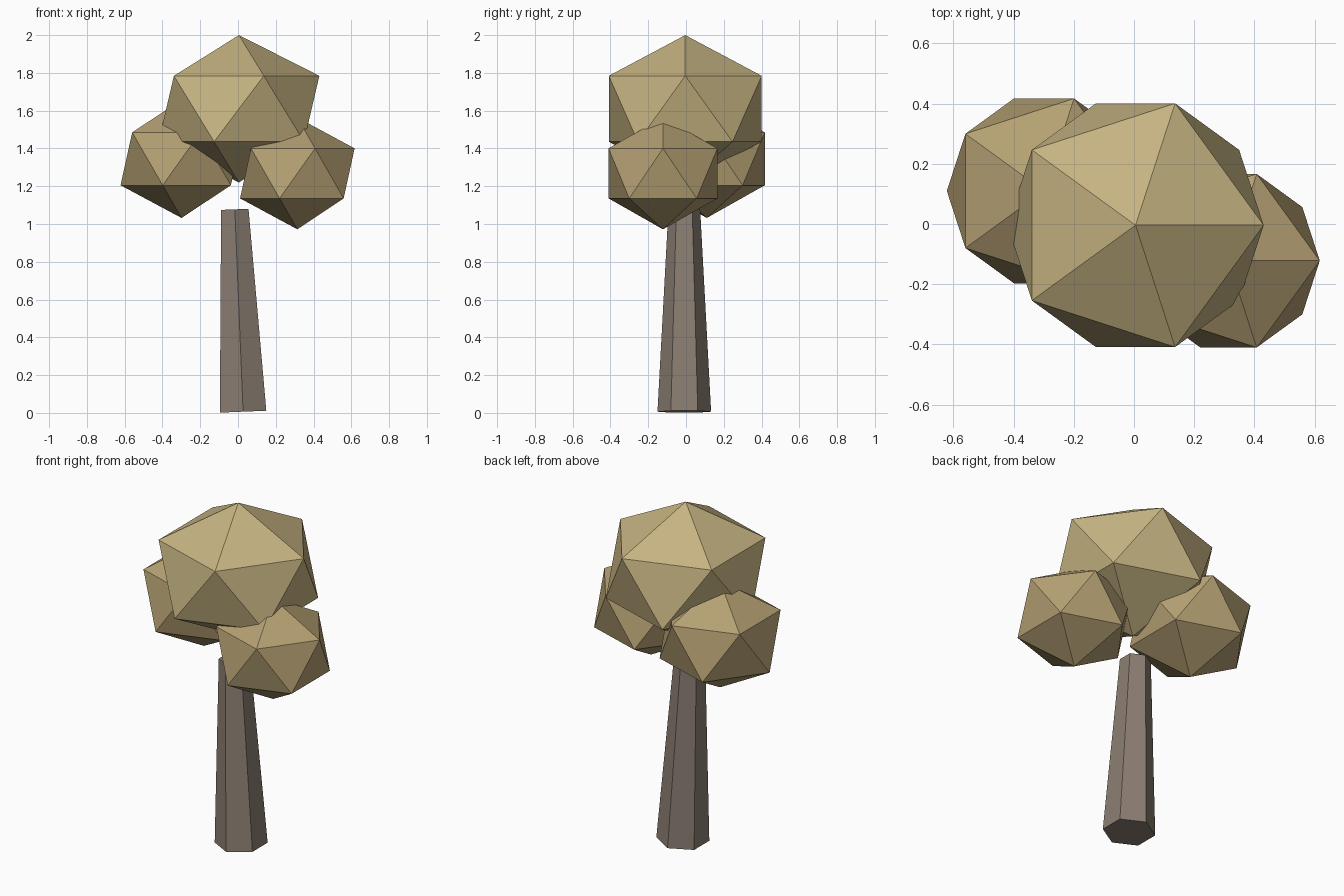
import bpy, math

if "Cube" in bpy.data.objects:
    bpy.data.objects.remove(bpy.data.objects["Cube"])


def material(name, rgb):
    mat = bpy.data.materials.new(name)
    mat.diffuse_color = (*rgb, 1)
    mat.use_nodes = True
    mat.node_tree.nodes["Principled BSDF"].inputs["Base Color"].default_value = mat.diffuse_color
    return mat


bark = material("bark", (0.26, 0.21, 0.17))
leaf_light = material("leaf_light", (0.56, 0.45, 0.22))
leaf_dark = material("leaf_dark", (0.46, 0.35, 0.17))

# Trunk: tapered hexagonal prism with a slight lean
bpy.ops.mesh.primitive_cone_add(
    vertices=6, radius1=0.142, radius2=0.084, depth=1.072,
    location=(0.005, -0.009, 0.542), rotation=(0, math.radians(-2.35), 0))
trunk = bpy.context.object
trunk.name = "trunk"
trunk.data.materials.append(bark)

# Foliage: slightly flattened icosahedra (name, centre, radius, half height)
clumps = [
    ("crown_top", (0.005, -0.004, 1.61), 0.476, 0.39, leaf_light),
    ("crown_left", (-0.299, 0.11, 1.345), 0.361, 0.313, leaf_dark),
    ("crown_right", (0.314, -0.122, 1.268), 0.339, 0.296, leaf_dark),
]
for name, centre, radius, half_height, mat in clumps:
    bpy.ops.mesh.primitive_ico_sphere_add(subdivisions=1, radius=1, location=centre)
    clump = bpy.context.object
    clump.name = name
    clump.scale = (radius, radius, half_height)
    clump.data.materials.append(mat)
